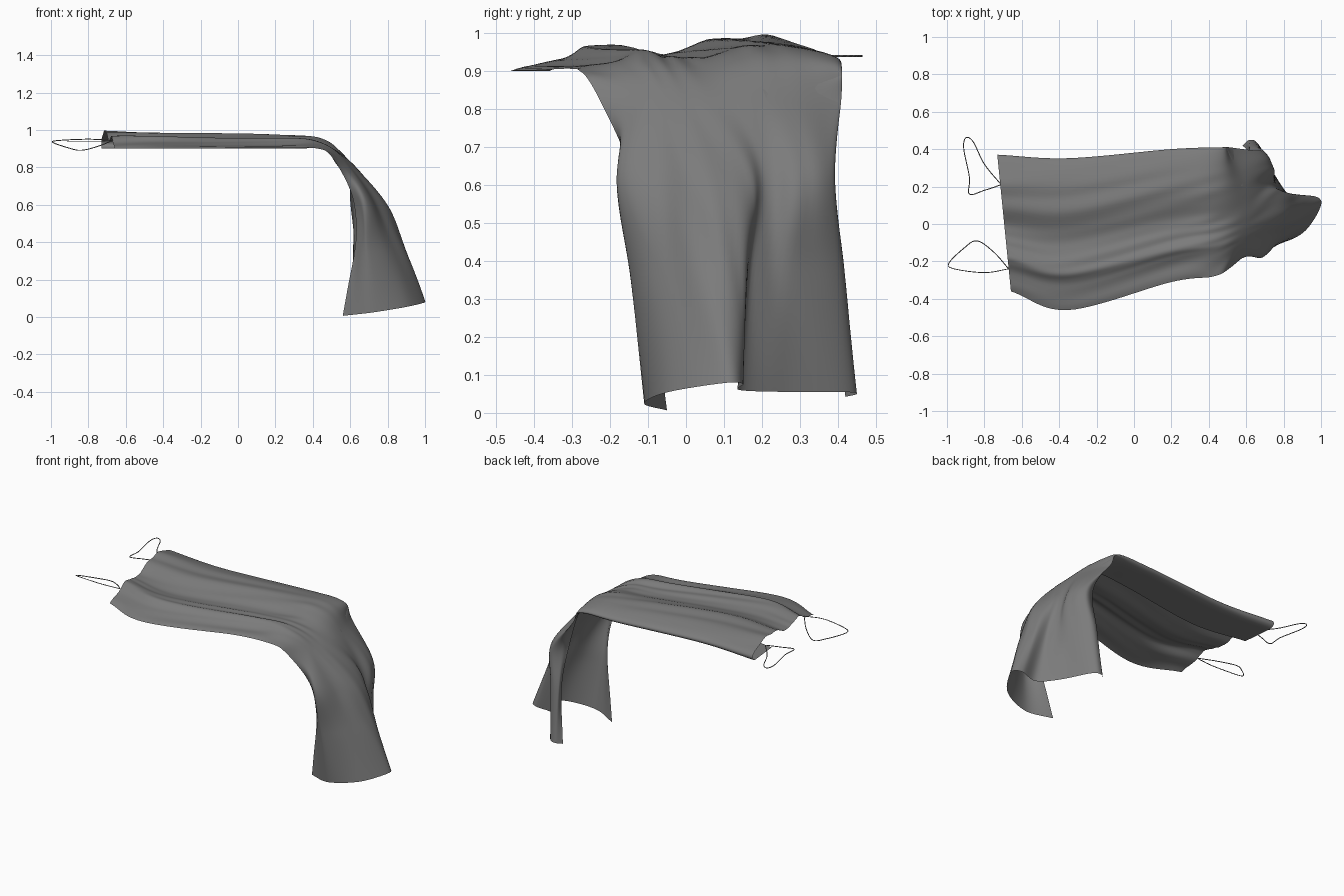
import bpy
import bmesh
from mathutils import Vector, noise

cube = bpy.data.objects.get("Cube")
if cube:
    bpy.data.objects.remove(cube, do_unlink=True)

TABLE = 0.9  # height of the flat underside


def make_material(name, colour):
    mat = bpy.data.materials.new(name)
    mat.use_nodes = True
    mat.diffuse_color = colour
    mat.node_tree.nodes["Principled BSDF"].inputs["Base Color"].default_value = colour
    return mat


def smooth_path(points, steps):
    """Catmull-Rom spline through the given vectors."""
    before_first = points[0] * 2 - points[1]
    after_last = points[-1] * 2 - points[-2]
    padded = [before_first, *points, after_last]
    result = []
    for a, b, c, d in zip(padded, padded[1:], padded[2:], padded[3:]):
        start_pull, end_pull = (c - a) / 2, (d - b) / 2
        for step in range(steps):
            t = step / steps
            blend = t * t * (3 - 2 * t)
            result.append(b.lerp(c, blend)
                          + start_pull * (t * (1 - t) ** 2)
                          - end_pull * (t * t * (1 - t)))
    result.append(points[-1].copy())
    return result


# Folded profile from the tucked back flap, over the top, to the front edge:
# share of the width measured from the front, and share of the puff height
FOLDS = [(.7, 0), (.97, 0), (1, .5), (.82, 1), (.64, .95),
         (.47, .5), (.35, .6), (.25, .75), (.16, .4), (0, 0)]


def lying(x, front, back, puff, skew=0):
    """Section of the lying part; skew slants it across the width."""
    section = []
    for share, rise in FOLDS:
        y = front + (back - front) * share
        section.append(Vector((x + skew * (back - y), y, TABLE + puff * rise)))
    return section


def bending(x, z, front, back):
    """Section at the bend, bulging outward in the middle of the width."""
    section = []
    for share, rise in FOLDS:
        y = front + (back - front) * share
        bulge = share * (1 - share) / 3
        section.append(Vector((x + bulge, y, z)))
    return section


def hanging(z, tilt, outline):
    """Section of the hanging part; tilt lifts the outer side."""
    inner = min(x for x, y in outline)
    return [Vector((x, y, z + tilt * (x - inner + y / 2))) for x, y in outline]


waist = [(.6, .33), (.62, .37), (.68, .39), (.73, .31), (.72, .21),
         (.76, .16), (.78, .05), (.74, -.06), (.68, -.18), (.62, -.14)]
hem = [(.58, .42), (.62, .45), (.67, .42), (.76, .25), (.85, .14),
       (.96, .15), (1, .1), (.9, -.05), (.72, -.11), (.56, -.05)]
# The knee lies halfway between the two, with its inner edges pinched outward
knee = [(max((a + c) / 2, .62), (b + d) / 2) for (a, b), (c, d) in zip(waist, hem)]

sections = [
    lying(-.73, -.36, .36, .09, skew=.1),
    lying(-.35, -.46, .34, .08),
    lying(.2, -.31, .39, .07),
    lying(.46, -.28, .4, .05, skew=-.05),
    bending(.52, .83, -.23, .4),
    hanging(.62, 0, waist),
    hanging(.35, .1, knee),
    hanging(.01, .14, hem),
]

cloth_grey = make_material("cloth grey", (.2, .2, .2, 1))

# Draped cloth: spline every section across, then loft along the length
across = [smooth_path(section, 8) for section in sections]
columns = [smooth_path(list(column), 12) for column in zip(*across)]
rows = list(zip(*columns))
lying_end = 3 / 7
bend = 4 / 7

bm = bmesh.new()
grid = []
for i, row in enumerate(rows):
    along = i / (len(rows) - 1)
    push = Vector((1, 0, 0)) if along > bend else Vector((0, 0, 1))
    line = []
    for j, point in enumerate(row):
        share = j / (len(row) - 1)
        # Long shallow wrinkles, fading out on the flat flap, the bend and the hem
        fade = min(1, max(0, share * 5 - 1), (1 - along) * 8, abs(along - bend) * 6)
        wrinkle = noise.noise(Vector((along * 5, share * 16 + along * 4, 0)))
        vert = bm.verts.new(point + push * wrinkle * fade / 90)
        vert.co.z = max(vert.co.z, TABLE if along <= lying_end else 0)
        line.append(vert)
    grid.append(line)
for low, high in zip(grid, grid[1:]):
    for a, b, c, d in zip(low, high, high[1:], low[1:]):
        bm.faces.new((a, b, c, d))

mesh = bpy.data.meshes.new("draped_cloth")
bm.to_mesh(mesh)
bm.free()
mesh.materials.append(cloth_grey)
cloth = bpy.data.objects.new("draped_cloth", mesh)
bpy.context.collection.objects.link(cloth)
bpy.context.view_layer.objects.active = cloth
cloth.select_set(True)
bpy.ops.object.shade_smooth_by_angle(angle=1)


# Thin string loops at the lying end
def string_loop(name, outline, height, slope):
    """Closed cord through (x, y) points on a plane sloping along y."""
    curve = bpy.data.curves.new(name, "CURVE")
    curve.dimensions = "3D"
    curve.bevel_depth = .0025
    curve.bevel_resolution = 1
    corners = [Vector((x, y, height + slope * y)) for x, y in outline]
    path = smooth_path(corners + corners[:1], 6)
    spline = curve.splines.new("POLY")
    spline.points.add(len(path) - 1)
    for target, co in zip(spline.points, path):
        target.co = (*co, 1)
    curve.materials.append(cloth_grey)
    loop = bpy.data.objects.new(name, curve)
    bpy.context.collection.objects.link(loop)


string_loop("back_string_loop",
            [(-.71, .21), (-.8, .32), (-.86, .44), (-.9, .46),
             (-.91, .4), (-.88, .25), (-.88, .16), (-.8, .18)], .94, 0)
string_loop("front_string_loop",
            [(-.67, -.24), (-.75, -.15), (-.84, -.09), (-.91, -.13),
             (-.99, -.21), (-.96, -.24), (-.8, -.26)], .86, -.35)
